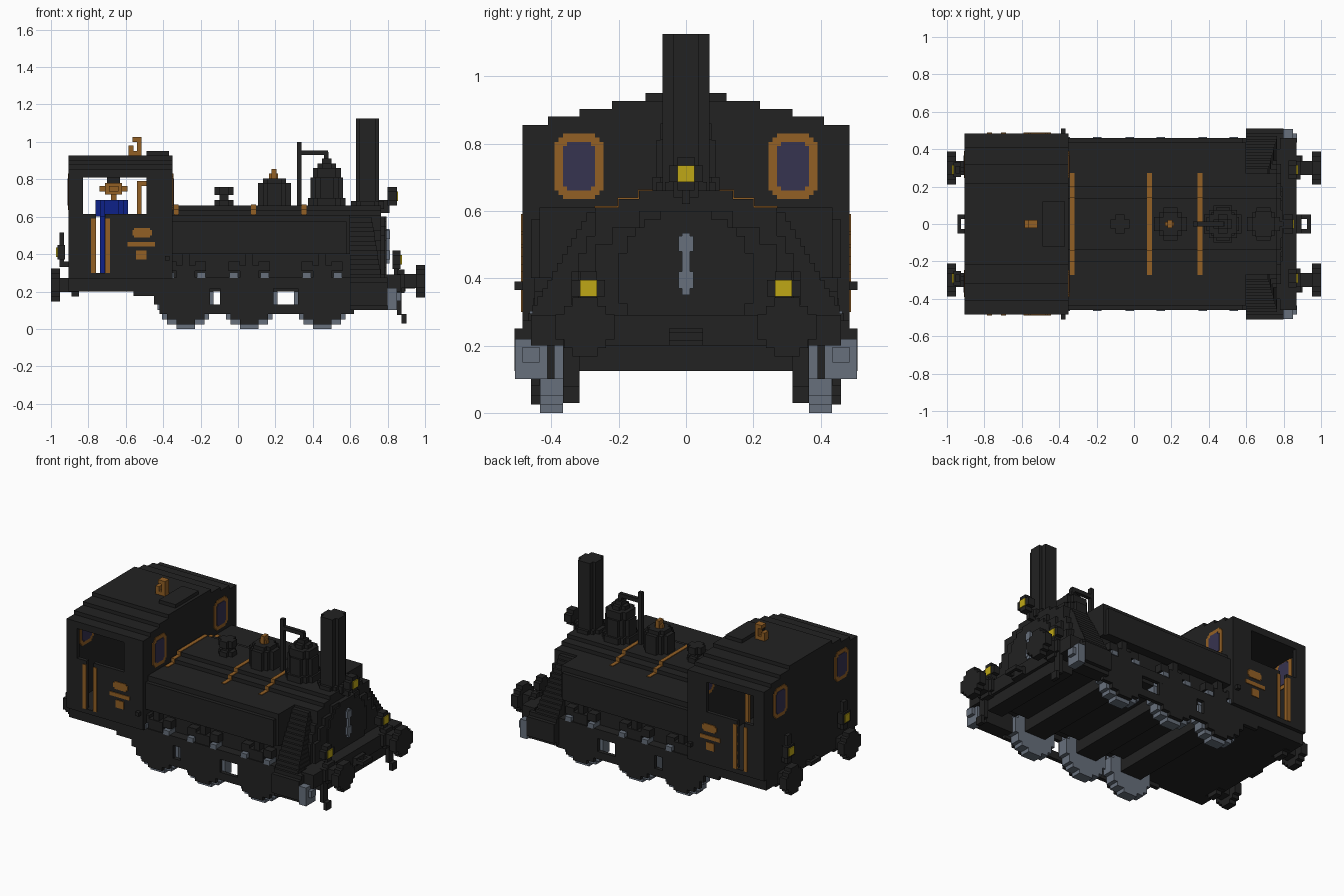
import bpy, math

cube = bpy.data.objects.get("Cube")
if cube:
    bpy.data.objects.remove(cube)

V = 0.025  # block size


def material(name, rgb):
    m = bpy.data.materials.new(name)
    m.use_nodes = True
    m.diffuse_color = (*rgb, 1)
    bsdf = m.node_tree.nodes["Principled BSDF"]
    bsdf.inputs["Base Color"].default_value = (*rgb, 1)
    bsdf.inputs["Roughness"].default_value = 0.8
    return m


BLACK = material("soot black", (0.016, 0.016, 0.016))
BRASS = material("brass orange", (0.29, 0.115, 0.018))
STEEL = material("steel grey", (0.135, 0.16, 0.2))
GLASS = material("dark glass", (0.037, 0.033, 0.08))
YELLOW = material("lamp yellow", (0.52, 0.39, 0.008))
BLUE = material("deep blue", (0.004, 0.015, 0.25))


def part(name, mat, boxes, mirror=False):
    """One object from boxes (x0, x1, y0, y1, z0, z1); mirror repeats them at -y."""
    boxes = list(boxes)
    if mirror:
        boxes += [(a, b, -d, -c, e, f) for a, b, c, d, e, f in boxes]
    verts, faces = [], []
    for x0, x1, y0, y1, z0, z1 in boxes:
        n = len(verts)
        verts += [(x, y, z) for z in (z0, z1) for x, y in ((x0, y0), (x1, y0), (x1, y1), (x0, y1))]
        faces += [[n + i for i in f] for f in ((3, 2, 1, 0), (4, 5, 6, 7), (0, 1, 5, 4),
                                               (1, 2, 6, 5), (2, 3, 7, 6), (3, 0, 4, 7))]
    mesh = bpy.data.meshes.new(name)
    mesh.from_pydata(verts, [], faces)
    mesh.materials.append(mat)
    ob = bpy.data.objects.new(name, mesh)
    bpy.context.collection.objects.link(ob)
    return ob


def disc(axis, u, v, r, lo, hi):
    """Stepped round disc across an axis, centred on the other two coordinates (u, v)."""
    k = round(2 * r / V)
    out = []
    for i in range(k):
        t = -r + (i + 0.5) * V
        h = (round((2 * math.sqrt(r * r - t * t) / V - k) / 2) * 2 + k) * V / 2
        a, b, c, d = u - h, u + h, v + t - V / 2, v + t + V / 2
        out.append({"x": (lo, hi, a, b, c, d), "y": (a, b, lo, hi, c, d),
                    "z": (a, b, c, d, lo, hi)}[axis])
    return out


def rows(x0, x1, steps):
    """Symmetric stepped profile along x from (half width, z0, z1) rows."""
    return [(x0, x1, -w, w, a, b) for w, a, b in steps]


# --- Chassis, side frames and wheels ---
part("chassis", BLACK, [(-0.9, 0.8, -0.4, 0.4, 0.22, 0.29), (-0.905, -0.35, -0.46, 0.46, 0.2, 0.3),
                        (-0.56, 0.8, -0.46, 0.46, 0.25, 0.275), (0.74, 0.8, -0.32, 0.32, 0.125, 0.25)])
part("front_beam", BLACK, [(0.78, 0.87, -0.46, 0.46, 0.2, 0.29), (0.8, 0.85, -0.32, 0.32, 0.125, 0.2)])
part("side_frame", BLACK, [(-0.42, 0.62, 0.435, 0.46, 0.08, 0.13), (-0.42, 0.62, 0.435, 0.46, 0.215, 0.27),
                           (-0.42, -0.15, 0.435, 0.46, 0.13, 0.215), (-0.095, 0.19, 0.435, 0.46, 0.13, 0.215),
                           (0.32, 0.62, 0.435, 0.46, 0.13, 0.215), (-0.45, -0.42, 0.435, 0.46, 0.13, 0.25),
                           (-0.56, -0.45, 0.435, 0.46, 0.175, 0.25)], True)
for i, x in enumerate((-0.28, 0.06, 0.45), 1):
    part(f"wheel_pair_{i}", STEEL, disc("y", x, 0.15, 0.15, 0.365, 0.434), True)
    part(f"wheel_centres_{i}", BLACK, disc("y", x, 0.15, 0.125, 0.434, 0.46), True)
    part(f"axle_{i}", BLACK, [(x - 0.075, x + 0.075, -0.365, 0.365, 0.125, 0.25)])
    part(f"springs_{i}", BLACK, [(x - 0.11, x - 0.05, 0.4, 0.45, 0.31, 0.36), (x + 0.05, x + 0.11, 0.4, 0.45, 0.31, 0.36),
                                 (x - 0.05, x + 0.05, 0.4, 0.455, 0.27, 0.34), (x - 0.02, x + 0.02, 0.4, 0.45, 0.34, 0.4)], True)
    part(f"spring_hangers_{i}", STEEL, [(x + s - 0.022, x + s + 0.022, 0.4, 0.465, 0.272, 0.302)
                                        for s in (-0.083, 0.083)], True)

# --- Cylinders with steel caps ---
part("cylinder", BLACK, [(0.6, 0.8, 0.39, 0.485, 0.1, 0.275), (0.6, 0.8, 0.485, 0.51, 0.125, 0.25)], True)
part("cylinder_cap", STEEL, [(0.8, 0.85, 0.412, 0.508, 0.1, 0.22), (0.85, 0.872, 0.435, 0.485, 0.15, 0.195)], True)

# --- Boiler, tanks and smokebox ---
PROFILE = [(0.34, 0.2, 0.42), (0.32, 0.42, 0.475), (0.295, 0.475, 0.525), (0.27, 0.525, 0.61),
           (0.2, 0.61, 0.635), (0.14, 0.635, 0.66)]
part("boiler", BLACK, rows(-0.375, 0.62, PROFILE))
part("smokebox", BLACK, rows(0.6, 0.765, PROFILE) + rows(0.765, 0.785, [
    (0.32, 0.2, 0.42), (0.27, 0.42, 0.5), (0.22, 0.5, 0.55), (0.14, 0.55, 0.6)]))
part("smokebox_door", BLACK, disc("x", 0, 0.4, 0.2, 0.78, 0.795))
part("door_handle", STEEL, [(0.79, 0.81, -0.012, 0.012, 0.35, 0.535), (0.79, 0.812, -0.022, 0.022, 0.37, 0.42),
                            (0.79, 0.812, -0.022, 0.022, 0.48, 0.525)])
part("side_tank", BLACK, [(-0.35, 0.58, 0.25, 0.46, 0.4, 0.575), (-0.35, 0.6, 0.25, 0.435, 0.4, 0.61),
                          (-0.35, 0.6, 0.25, 0.4, 0.27, 0.4)], True)
part("smokebox_flare", BLACK, [(0.6, 0.765 - 0.004 * i, 0.2, 0.47 - 0.0145 * i, 0.27 + i * V, 0.27 + (i + 1) * V)
                               for i in range(13)], True)
for i, x in enumerate((-0.33, 0.0825, 0.3525), 1):
    part(f"boiler_band_{i}", BRASS, rows(x - 0.0125, x + 0.0125, [
        (0.272, 0.59, 0.614), (0.203, 0.614, 0.639), (0.143, 0.639, 0.664)]))

# --- Boiler top fittings ---
part("chimney", BLACK, disc("z", 0.6925, 0, 0.0625, 0.66, 1.1) + disc("z", 0.6925, 0, 0.0625, 1.1, 1.125)
     + [(0.65, 0.735, -0.07, 0.07, 0.66, 1.125)])
part("chimney_base", BLACK, disc("z", 0.6925, 0, 0.0875, 0.64, 0.685))
part("steam_dome", BLACK, disc("z", 0.475, 0, 0.1, 0.64, 0.7) + disc("z", 0.475, 0, 0.0875, 0.7, 0.81)
     + disc("z", 0.475, 0, 0.075, 0.81, 0.86) + disc("z", 0.475, 0, 0.05, 0.86, 0.885)
     + disc("z", 0.475, 0, 0.025, 0.885, 0.91))
part("sand_dome", BLACK, disc("z", 0.195, 0, 0.0875, 0.64, 0.78) + disc("z", 0.195, 0, 0.0625, 0.78, 0.805))
part("sand_dome_cap", BRASS, [(0.165, 0.215, -0.012, 0.012, 0.805, 0.83), (0.18, 0.205, -0.022, 0.022, 0.805, 0.855)])
part("filler", BLACK, disc("z", -0.075, 0, 0.05, 0.65, 0.69) + disc("z", -0.075, 0, 0.025, 0.69, 0.715)
     + disc("z", -0.075, 0, 0.05, 0.715, 0.76))
part("safety_valve_arm", BLACK, [(0.315, 0.34, -0.0125, 0.0125, 0.65, 1.0), (0.34, 0.48, -0.0125, 0.0125, 0.93, 0.955),
                                 (0.46, 0.485, -0.0125, 0.0125, 0.9, 0.945)])

# --- Cab shell with open sides and a door gap ---
part("cab_side", BLACK, [(-0.905, -0.83, 0.46, 0.485, 0.27, 0.825), (-0.83, -0.76, 0.46, 0.485, 0.27, 0.615),
                         (-0.71, -0.49, 0.46, 0.485, 0.27, 0.615), (-0.76, -0.71, 0.46, 0.485, 0.27, 0.3),
                         (-0.49, -0.35, 0.46, 0.485, 0.27, 0.825)], True)
part("cab_ends", BLACK, [(x, x + V, -0.46, 0.46, 0.25, 0.82) for x in (-0.905, -0.375)])
part("cab_roof", BLACK, rows(-0.905, -0.35, [(0.485, 0.81, 0.855), (0.41, 0.85, 0.88),
                                              (0.317, 0.88, 0.903), (0.22, 0.903, 0.927)])
     + [(-0.49, -0.37, -0.12, 0.12, 0.92, 0.95)])
part("cab_handle", BLACK, [(-0.39, -0.365, 0.48, 0.51, 0.365, 0.39)], True)
for label, x in (("rear", -0.905), ("front", -0.375)):
    a, b = x - 0.004, x + V + 0.004
    part(f"{label}_window_frame", BRASS, [(a, b, 0.245, 0.39, 0.66, 0.805), (a, b, 0.257, 0.378, 0.647, 0.818),
                                          (a, b, 0.27, 0.365, 0.635, 0.83)], True)
    a, b = a - 0.003, b + 0.003
    part(f"{label}_window_glass", GLASS, [(a, b, 0.27, 0.365, 0.672, 0.793),
                                          (a, b, 0.282, 0.353, 0.66, 0.805)], True)
part("door_rails", BRASS, [(x, x + V, 0.465, 0.49, 0.3, 0.59) for x in (-0.785, -0.71)], True)
part("side_plates", BRASS, [(-0.565, -0.46, 0.48, 0.49, 0.5, 0.53), (-0.555, -0.47, 0.48, 0.49, 0.49, 0.54),
                            (-0.59, -0.445, 0.48, 0.49, 0.44, 0.465),
                            (-0.545, -0.49, 0.48, 0.49, 0.37, 0.42)], True)

# --- Cab interior and roof whistle ---
part("blue_column", BLUE, disc("z", -0.675, 0, 0.0625, 0.3, 0.6) + disc("z", -0.675, 0, 0.0875, 0.6, 0.69))
part("hand_wheel", BRASS, [(-0.74, -0.59, -0.025, 0.025, 0.735, 0.765), (-0.69, -0.64, -0.075, 0.075, 0.735, 0.765),
                           (-0.71, -0.62, -0.05, 0.05, 0.72, 0.78), (-0.68, -0.65, -0.0125, 0.0125, 0.69, 0.735)])
part("hand_wheel_mount", BLACK, [(-0.7, -0.63, -0.04, 0.04, 0.78, 0.815)])
part("control_levers", BRASS, [(-0.54, -0.49, 0.1, 0.125, 0.765, 0.79), (-0.54, -0.515, 0.1, 0.125, 0.3, 0.765)], True)
part("whistle", BRASS, [(-0.585, -0.56, -0.022, 0.022, 0.92, 0.98), (-0.54, -0.515, -0.022, 0.022, 0.92, 1.025),
                        (-0.565, -0.515, -0.022, 0.022, 1.0, 1.025), (-0.57, -0.53, -0.022, 0.022, 0.92, 0.95)])

# --- Buffers, couplings and rail guards ---
for label, s, z in (("front", 1, 0.255), ("rear", -1, 0.235)):
    def span(a, b):
        return sorted((s * a, s * b))
    part(f"{label}_buffers", BLACK, disc("x", 0.3, z, 0.0875, *span(0.952, 1.0))
         + disc("x", 0.3, z, 0.0375, *span(0.85, 0.955)) + disc("x", 0.3, z, 0.0625, *span(0.85, 0.89)), True)
    part(f"{label}_coupling", BLACK, [(*span(0.85, 0.945), 0.027, 0.05, 0.215, 0.24),
                                      (*span(0.85, 0.945), -0.05, -0.027, 0.215, 0.24),
                                      (*span(0.925, 0.945), -0.05, 0.05, 0.215, 0.24),
                                      (*span(0.85, 0.895), -0.05, 0.05, 0.2, 0.25)])
part("rail_guard", BLACK, [(0.85, 0.875, 0.317, 0.365, 0.075, 0.22), (0.875, 0.9, 0.317, 0.365, 0.03, 0.08)], True)

# --- Lamps ---
part("top_lamp", BLACK, disc("x", 0, 0.71, 0.05, 0.8, 0.85) + [(0.755, 0.81, -0.0125, 0.0125, 0.62, 0.69)])
part("top_lamp_lens", YELLOW, disc("x", 0, 0.71, 0.025, 0.848, 0.856))
part("front_lamps", BLACK, disc("x", 0.29, 0.37, 0.05, 0.825, 0.87) + [(0.835, 0.86, 0.277, 0.303, 0.28, 0.33)], True)
part("front_lamp_lenses", YELLOW, [(0.868, 0.876, 0.265, 0.315, 0.345, 0.395)], True)
part("rear_lamps", BLACK, disc("x", 0.29, 0.41, 0.0375, -0.965, -0.925)
     + [(-0.955, -0.93, 0.27, 0.31, 0.33, 0.515), (-0.935, -0.9, 0.277, 0.303, 0.33, 0.36)], True)
part("rear_lamp_lenses", YELLOW, [(-0.972, -0.964, 0.265, 0.315, 0.385, 0.435)], True)
